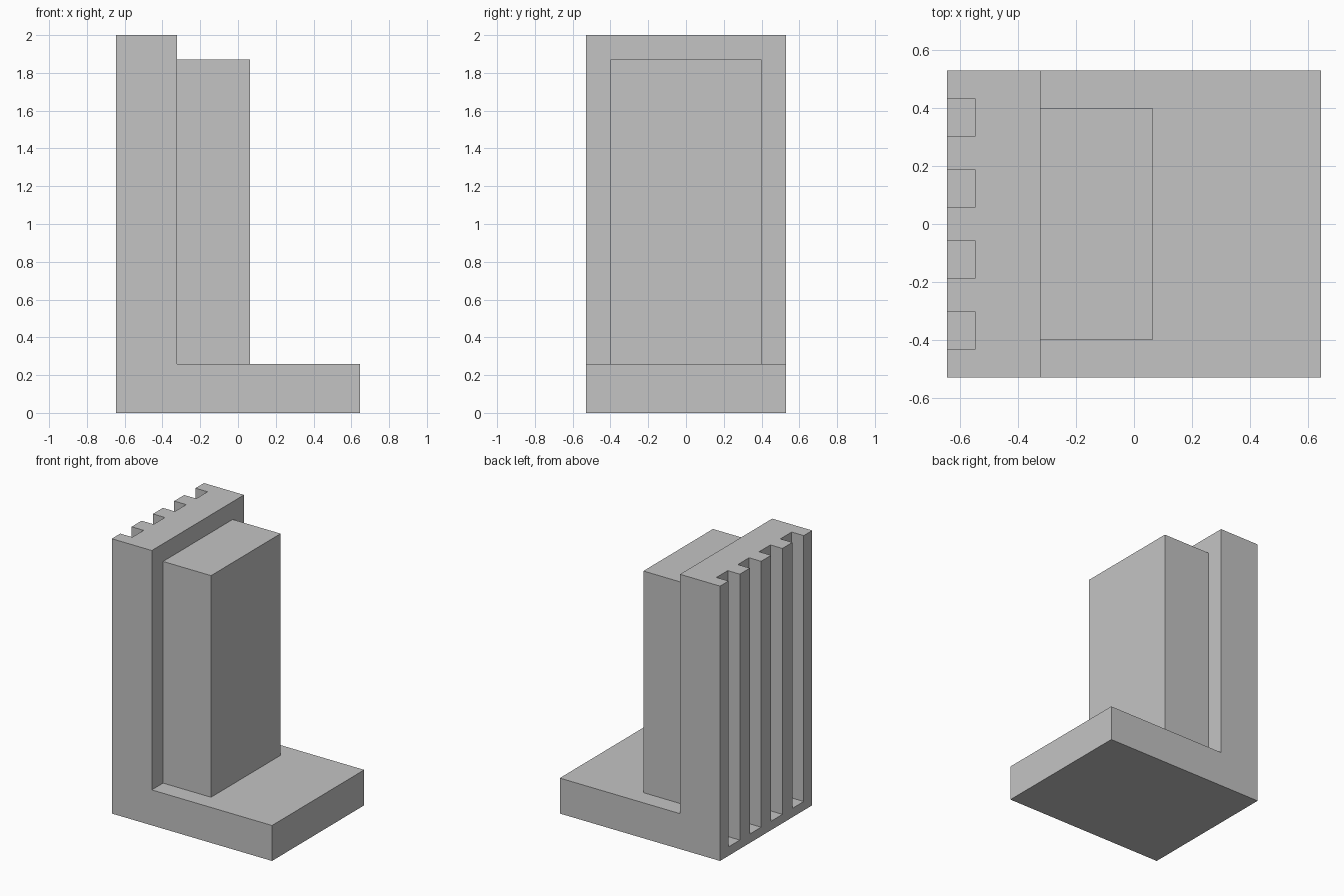
import bpy
import bmesh

old = bpy.data.objects.get("Cube")
if old:
    bpy.data.objects.remove(old, do_unlink=True)

# One plain grey material
GREY = (0.55, 0.55, 0.55, 1.0)
grey = bpy.data.materials.new("plain_grey")
grey.use_nodes = True
grey.diffuse_color = GREY
grey.node_tree.nodes["Principled BSDF"].inputs["Base Color"].default_value = GREY

# Main dimensions
X_MIN, X_MAX = -0.645, 0.645
HALF_DEPTH = 0.53
WALL_X = -0.323
BASE_TOP = 0.258
HEIGHT = 2.0


def finish(name, bm):
    bmesh.ops.recalc_face_normals(bm, faces=bm.faces)
    mesh = bpy.data.meshes.new(name)
    bm.to_mesh(mesh)
    bm.free()
    mesh.materials.append(grey)
    obj = bpy.data.objects.new(name, mesh)
    bpy.context.scene.collection.objects.link(obj)
    return obj


def add_prism(bm, profile, y0, y1):
    """Extrude an x-z profile from y0 to y1."""
    face = bm.faces.new([bm.verts.new((x, y0, z)) for x, z in profile])
    extruded = bmesh.ops.extrude_face_region(bm, geom=[face])["geom"]
    verts = [g for g in extruded if isinstance(g, bmesh.types.BMVert)]
    bmesh.ops.translate(bm, verts=verts, vec=(0, y1 - y0, 0))


def rectangle(x0, x1, z0, z1):
    return [(x0, z0), (x1, z0), (x1, z1), (x0, z1)]


# L-shaped bracket: base plate and upright wall
bm = bmesh.new()
add_prism(bm, [(X_MIN, 0), (X_MAX, 0), (X_MAX, BASE_TOP), (WALL_X, BASE_TOP),
               (WALL_X, HEIGHT), (X_MIN, HEIGHT)], -HALF_DEPTH, HALF_DEPTH)
bracket = finish("bracket", bm)

# Four vertical grooves, open at the top and closed at the bottom
GROOVE_PITCH, GROOVE_HALF = 0.245, 0.065
bm = bmesh.new()
for i in range(4):
    y = (i - 1.5) * GROOVE_PITCH
    add_prism(bm, rectangle(X_MIN - 0.1, -0.548, 0.065, HEIGHT + 0.1),
              y - GROOVE_HALF, y + GROOVE_HALF)
cutter = finish("groove_cutter", bm)
cutter.hide_render = True

cut = bracket.modifiers.new("grooves", 'BOOLEAN')
cut.operation = 'DIFFERENCE'
cut.solver = 'EXACT'
cut.object = cutter
bpy.context.view_layer.objects.active = bracket
bpy.ops.object.modifier_apply(modifier=cut.name)
bpy.data.objects.remove(cutter, do_unlink=True)

# Block standing on the base against the wall
bm = bmesh.new()
add_prism(bm, rectangle(WALL_X, 0.063, BASE_TOP, 1.871), -0.4, 0.4)
finish("upright_block", bm)
